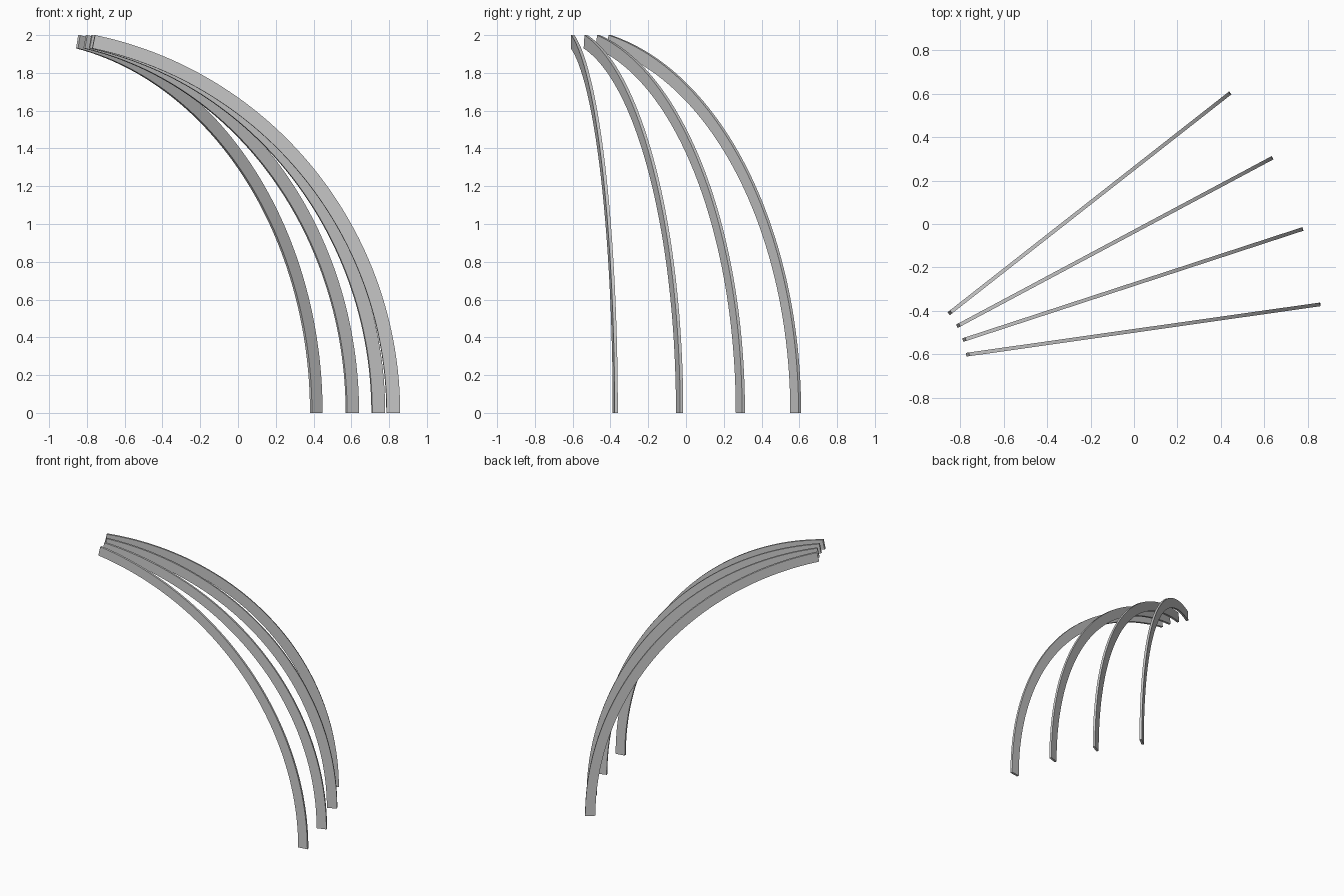
import bpy, bmesh
from math import sin, cos, radians

if "Cube" in bpy.data.objects:
    bpy.data.objects.remove(bpy.data.objects["Cube"])

CX, CY = -1.164, -0.657          # shared axis the ribs fan around
R_OUT, R_IN = 2.0417, 1.97       # outer and inner arc radii
THICK = 0.017
SWEEP = radians(78.4)
SEGS = 64


def curved_rib(name, heading):
    """Flat strip bent into a circular arc, standing in a vertical plane."""
    bm = bmesh.new()
    rings = []
    for i in range(SEGS + 1):
        a = SWEEP * i / SEGS
        section = [(R_IN, -THICK / 2), (R_OUT, -THICK / 2),
                   (R_OUT, THICK / 2), (R_IN, THICK / 2)]
        rings.append([bm.verts.new((r * cos(a), y, r * sin(a))) for r, y in section])
    for lo, hi in zip(rings, rings[1:]):
        for k in range(4):
            n = (k + 1) % 4
            bm.faces.new((lo[k], lo[n], hi[n], hi[k]))
    # end caps
    bm.faces.new(rings[0])
    bm.faces.new(rings[-1])
    bmesh.ops.recalc_face_normals(bm, faces=bm.faces[:])
    mesh = bpy.data.meshes.new(name)
    bm.to_mesh(mesh)
    bm.free()
    ob = bpy.data.objects.new(name, mesh)
    ob.location = (CX, CY, 0)
    ob.rotation_euler.z = heading
    bpy.context.collection.objects.link(ob)
    bpy.ops.object.select_all(action='DESELECT')
    ob.select_set(True)
    bpy.context.view_layer.objects.active = ob
    bpy.ops.object.shade_smooth_by_angle(angle=radians(30))


# four ribs fanned ten degrees apart
for i in range(4):
    curved_rib(f"curved_rib_{i + 1}", radians(8.1 + 10 * i))
